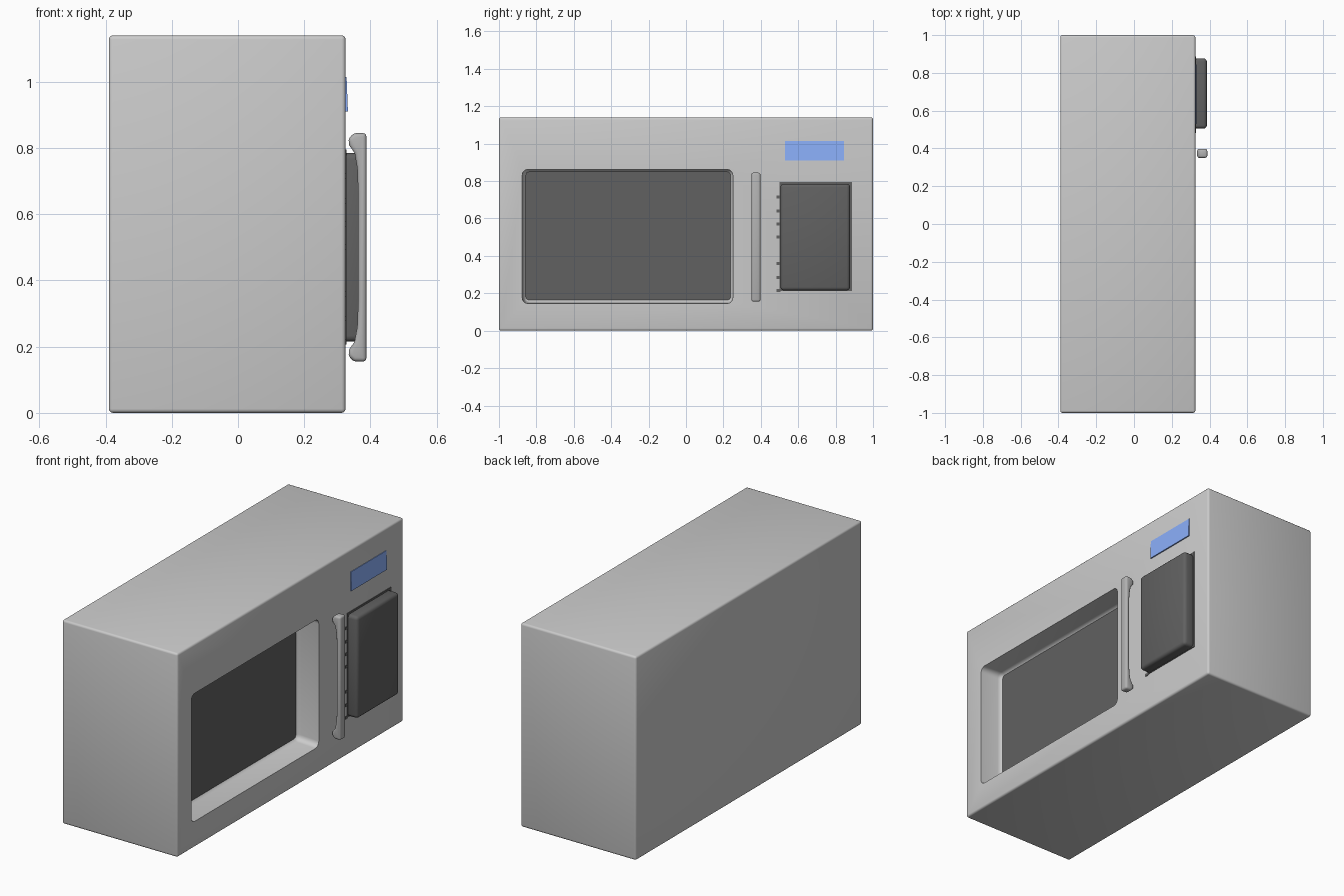
import bpy, bmesh
from math import radians

if "Cube" in bpy.data.objects:
    bpy.data.objects.remove(bpy.data.objects["Cube"])


def material(name, rgb):
    m = bpy.data.materials.new(name)
    m.diffuse_color = (*rgb, 1)
    m.use_nodes = True
    m.node_tree.nodes["Principled BSDF"].inputs["Base Color"].default_value = m.diffuse_color
    return m


def finish(ob, mat=None):
    if mat:
        ob.data.materials.append(mat)
    bpy.ops.object.select_all(action='DESELECT')
    ob.select_set(True)
    bpy.context.view_layer.objects.active = ob
    for m in list(ob.modifiers):
        bpy.ops.object.modifier_apply(modifier=m.name)
    bpy.ops.object.shade_smooth_by_angle(angle=radians(40))
    return ob


def add_bevel(ob, width, segments):
    b = ob.modifiers.new("bevel", 'BEVEL')
    b.width, b.segments = width, segments


def box(name, x, y, z, bevel=0, segments=3):
    bm = bmesh.new()
    bmesh.ops.create_cube(bm, size=1)
    for v in bm.verts:
        v.co = [a + (b - a) * (c + 0.5) for c, (a, b) in zip(v.co, (x, y, z))]
    me = bpy.data.meshes.new(name)
    bm.to_mesh(me)
    bm.free()
    ob = bpy.data.objects.new(name, me)
    bpy.context.collection.objects.link(ob)
    if bevel:
        add_bevel(ob, bevel, segments)
    return ob


dark = material("dark_glass", (0.12, 0.12, 0.12))
blue = material("display_blue", (0.26, 0.43, 0.96))
FACE = 0.325          # x of the appliance front

# Window recess cutter, narrowing slightly towards its floor
cutter = box("window_cutter", (0.185, 0.40), (-0.88, 0.25), (0.142, 0.862))
for v in cutter.data.vertices:
    if v.co.x < 0.3:
        v.co.y += 0.012 if v.co.y < 0 else 0
        v.co.z += 0.01 if v.co.z < 0.5 else 0
add_bevel(cutter, 0.03, 4)
finish(cutter)

# Cabinet with the recess cut into the front
cabinet = box("cabinet", (-0.39, FACE), (-1, 1), (0, 1.14), 0.012)
cut = cabinet.modifiers.new("window", 'BOOLEAN')
cut.object, cut.operation, cut.solver = cutter, 'DIFFERENCE', 'EXACT'
finish(cabinet)
bpy.data.objects.remove(cutter, do_unlink=True)

# Dark window pane at the back of the recess
finish(box("window_pane", (0.18, 0.192), (-0.863, 0.25), (0.155, 0.86)), dark)

# Raised control pad, thin rim and edge tabs
finish(box("control_pad", (0.31, 0.386), (0.505, 0.877), (0.215, 0.785), 0.018), dark)
finish(box("control_pad_rim", (0.31, FACE + 0.003), (0.50, 0.888), (0.212, 0.795)), dark)
for i, z in enumerate((0.215, 0.285, 0.36, 0.50, 0.57, 0.64, 0.715)):
    finish(box(f"pad_tab_{i + 1}", (0.31, FACE + 0.003), (0.483, 0.505),
               (z - 0.008, z + 0.008)), dark)

# Display
display = box("display", (0.32, 0.332), (0.53, 0.845), (0.91, 1.015))
for v in display.data.vertices:
    if v.co.x > 0.33 and v.co.z > 1:
        v.co.x = 0.328
finish(display, blue)

# Handle: side profile (x, z), lower half mirrored upwards, then extruded along y
half = [(0.388, 0.155), (0.350, 0.155), (0.333, 0.172), (0.336, 0.192),
        (0.352, 0.215), (0.360, 0.26), (0.363, 0.34)]
profile = half + [(x, 1.0 - z) for x, z in reversed(half)]
bm = bmesh.new()
face = bm.faces.new([bm.verts.new((x, 0.35, z)) for x, z in profile])
ext = bmesh.ops.extrude_face_region(bm, geom=[face])
for v in ext["geom"]:
    if isinstance(v, bmesh.types.BMVert):
        v.co.y = 0.398
bmesh.ops.recalc_face_normals(bm, faces=bm.faces)
me = bpy.data.meshes.new("door_handle")
bm.to_mesh(me)
bm.free()
handle = bpy.data.objects.new("door_handle", me)
bpy.context.collection.objects.link(handle)
add_bevel(handle, 0.011, 3)
finish(handle, material("handle_grey", (0.45, 0.45, 0.45)))
